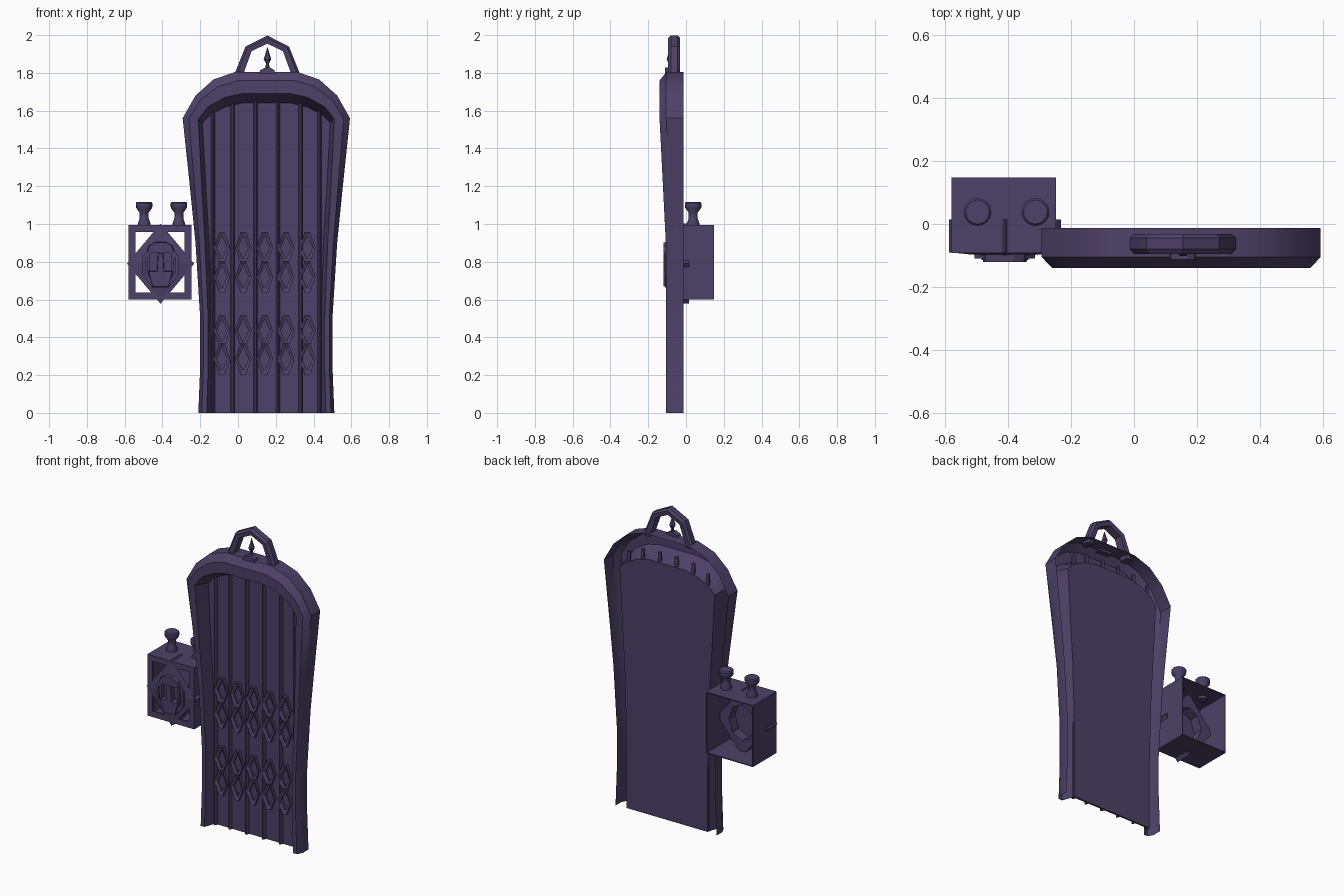
import bpy, bmesh, math
from mathutils import Vector, Matrix

if "Cube" in bpy.data.objects:
    bpy.data.objects.remove(bpy.data.objects["Cube"])

mat = bpy.data.materials.new("dark purple")
mat.diffuse_color = (0.075, 0.053, 0.135, 1)
mat.use_nodes = True
mat.node_tree.nodes["Principled BSDF"].inputs["Base Color"].default_value = mat.diffuse_color
CX = 0.15                      # centre line of the tall panel
LX, LZ = -0.41, 0.79           # centre of the lock box emblem


def make(name, verts, faces, smooth=None):
    me = bpy.data.meshes.new(name)
    me.from_pydata([Vector(v) for v in verts], [], faces)
    bm = bmesh.new()
    bm.from_mesh(me)
    bmesh.ops.recalc_face_normals(bm, faces=bm.faces)
    bm.to_mesh(me)
    bm.free()
    ob = bpy.data.objects.new(name, me)
    bpy.context.collection.objects.link(ob)
    me.materials.append(mat)
    if smooth:
        bpy.ops.object.select_all(action='DESELECT')
        ob.select_set(True)
        bpy.context.view_layer.objects.active = ob
        bpy.ops.object.shade_smooth_by_angle(angle=math.radians(smooth))
    return ob


def grid(name, rows, close_u=False, close_v=False, caps=False, smooth=None):
    """Skin a list of equal-length point rows."""
    n, m = len(rows), len(rows[0])
    f = [(i * m + j, i * m + (j + 1) % m, (i + 1) % n * m + (j + 1) % m, (i + 1) % n * m + j)
         for i in range(n if close_u else n - 1) for j in range(m if close_v else m - 1)]
    if caps:
        f += [tuple(range(m)), tuple(range((n - 1) * m, n * m))]
    return make(name, [p for r in rows for p in r], f, smooth)


def prism(name, pts, y0, y1, shrink=1.0):
    """Outline in x, z stretched from y0 to y1, optionally tapering."""
    cx = sum(p[0] for p in pts) / len(pts)
    cz = sum(p[1] for p in pts) / len(pts)
    back = [(x, y0, z) for x, z in pts]
    front = [(cx + (x - cx) * shrink, y1, cz + (z - cz) * shrink) for x, z in pts]
    return grid(name, [back, front], close_v=True, caps=True)


def ring(name, outer, inner, y0, y1, y_in=None):
    """Flat ring between two outlines in x, z."""
    y_in = y1 if y_in is None else y_in
    rows = [[(x, y, z) for x, z in o] for o, y in
            ((outer, y0), (outer, y1), (inner, y_in), (inner, y0))]
    return grid(name, rows, close_u=True, close_v=True)


def lathe(name, prof, x, y, seg, smooth=None):
    rows = [[(x + r * math.cos(a), y + r * math.sin(a), z)
             for a in (2 * math.pi * k / seg for k in range(seg))] for r, z in prof]
    return grid(name, rows, close_v=True, caps=True, smooth=smooth)


def oval(cx, cz, rx, rz, n, rot=0.0):
    return [(cx + rx * math.cos(2 * math.pi * (k + rot) / n),
             cz + rz * math.sin(2 * math.pi * (k + rot) / n)) for k in range(n)]


# Surround: stations of (outer, crest, inner) half widths and heights, front depth
stations = [
    ((.36, 0), (.315, 0), (.288, 0), -.105),
    ((.35, .25), (.308, .25), (.288, .25), -.105),
    ((.35, .5), (.308, .5), (.29, .5), -.105),
    ((.375, .9), (.325, .9), (.302, .9), -.107),
    ((.405, 1.2), (.342, 1.2), (.32, 1.2), -.122),
    ((.443, 1.56), (.36, 1.555), (.338, 1.535), -.14),
    ((.375, 1.68), (.31, 1.62), (.295, 1.58), -.14),
    ((.28, 1.765), (.22, 1.67), (.215, 1.62), -.14),
    ((.165, 1.805), (.13, 1.69), (.13, 1.64), -.14),
]
rows, panel = [], []
for side in (-1, 1):
    for o, c, i, yf in (stations if side < 0 else stations[::-1]):
        e = [o[k] + (c[k] - o[k]) * .4 for k in (0, 1)]
        rows.append([(CX + side * p[0], y, p[1]) for p, y in
                     ((o, -.012), (o, yf + .035), (e, yf), (c, yf), (i, -.032))])
        panel.append((CX + side * i[0], i[1]))
grid("surround", rows, smooth=35)
prism("back_panel", panel, -.022, -.034)

# Vertical rounded ribs, their ends reaching into the hollow surround
for x, top in ((-.132, 1.65), (-.028, 1.69), (.092, 1.7), (.212, 1.7), (.332, 1.69), (.432, 1.65)):
    sec = [(x + .011 * math.cos(a), -.032 - .022 * math.sin(a))
           for a in (math.pi * k / 5 for k in range(6))]
    grid("rib", [[(px, py, z) for px, py in sec] for z in (0, top)],
         close_v=True, caps=True, smooth=45)


# Diamond ornaments
def diamond(cx, cz, w, h, t):
    return [(cx - w, cz), (cx - t, cz + h), (cx + t, cz + h),
            (cx + w, cz), (cx + t, cz - h), (cx - t, cz - h)]


for k in range(5):
    for z in (.875, .72, .435, .285):
        x = -.085 + .113 * k
        ring("diamond_ornament", diamond(x, z, .044, .082, .014),
             diamond(x, z, .028, .058, .002), -.033, -.055, -.045)

# Arched handle on top
arch = [((-.018, 1.78), (.028, 1.78)), ((-.012, 1.81), (.034, 1.81)),
        ((.04, 1.94), (.072, 1.915)), ((.15, 1.998), (.15, 1.955))]
arch += [tuple((2 * .155 - p[0], p[1]) for p in s) for s in arch[2::-1]]
arch[3] = ((.155, 1.998), (.155, 1.955))
rows = []
for o, i in arch:
    m = [o[k] * .7 + i[k] * .3 for k in (0, 1)]
    rows.append([(o[0], -.045, o[1]), (o[0], -.08, o[1]), (m[0], -.095, m[1]),
                 (i[0], -.09, i[1]), (i[0], -.036, i[1]), (m[0], -.032, m[1])])
grid("handle", rows, close_v=True, caps=True, smooth=30)

# Spike and its stepped base
prism("spike_base", [(.108, 1.79), (.118, 1.815), (.145, 1.828), (.168, 1.828),
                     (.192, 1.815), (.202, 1.79)], -.075, -.112)
lathe("spike", [(.012, 1.82), (.008, 1.85), (.02, 1.872), (.011, 1.9), (.001, 1.935)],
      .156, -.085, 6)

# Lock box: open sleeve with a front lip
x0, x1, z0, z1, b = -.58, -.247, .6, .995, .037


def rect(d):
    return [(x0 + d, z0 + d), (x1 - d, z0 + d), (x1 - d, z1 - d), (x0 + d, z1 - d)]


grid("lock_box", [[(x, y, z) for x, z in rect(d)] for d, y in
                  ((b, -.08), (b, -.092), (0, -.092), (0, .148), (.006, .148), (.006, -.08))],
     close_u=True, close_v=True)

# Diamond plate through the box, with an octagonal rim
ring("diamond_plate", [(LX + dx * .178, LZ + dz * .212) for dx, dz in
                       ((1, 0), (.5, .5), (0, 1), (-.5, .5), (-1, 0), (-.5, -.5), (0, -1), (.5, -.5))],
     oval(LX, LZ, .095, .115, 8), .015, -.09, -.098)
ring("emblem_rim", oval(LX, LZ - .01, .104, .125, 8, .5), oval(LX, LZ - .01, .085, .1, 8, .5),
     -.08, -.11)
prism("emblem_back", oval(LX, LZ, .1, .12, 8), -.05, -.085)

# Carved mask: brow, cheeks, nose bridge and jaw around two sunken eyes
prism("mask_brow", [(LX - .075, .845), (LX - .065, .885), (LX - .03, .905), (LX + .03, .905),
                    (LX + .065, .885), (LX + .075, .845)], -.08, -.12, .92)
for s in (-1, 1):
    prism("mask_cheek", [(LX + s * .075, .85), (LX + s * .055, .85), (LX + s * .055, .75),
                         (LX + s * .068, .75)], -.08, -.115)
prism("mask_nose", [(LX - .014, .85), (LX + .014, .85), (LX + .02, .74), (LX - .02, .74)],
      -.08, -.12, .9)
prism("mask_jaw", [(LX - .068, .752), (LX + .068, .752), (LX + .045, .665), (LX - .045, .665)],
      -.08, -.118, .92)

# Two turned knobs on the box top
for x in (-.497, -.313):
    lathe("knob", [(.03, .975), (.034, 1.0), (.024, 1.03), (.024, 1.06), (.042, 1.085),
                   (.044, 1.095), (.044, 1.11), (.038, 1.117)], x, .038, 16, smooth=40)
